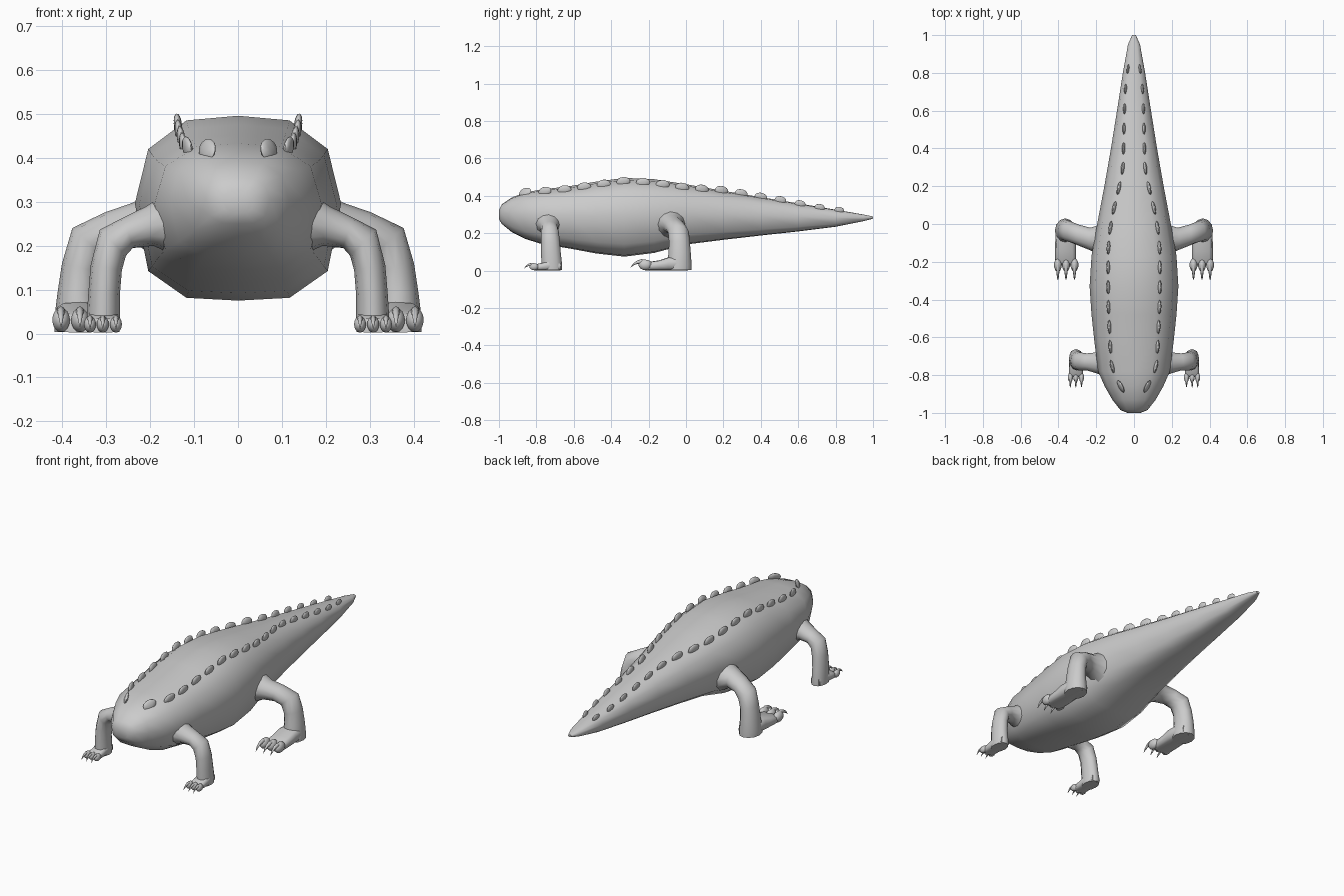
import bpy, bmesh
from math import sin, cos, pi, radians, copysign
from mathutils import Vector, Matrix
from mathutils.bvhtree import BVHTree

if "Cube" in bpy.data.objects:
    bpy.data.objects.remove(bpy.data.objects["Cube"])


def finish(bm, name, mirror=True, angle=40):
    bmesh.ops.recalc_face_normals(bm, faces=bm.faces)
    me = bpy.data.meshes.new(name)
    bm.to_mesh(me)
    bm.free()
    ob = bpy.data.objects.new(name, me)
    bpy.context.collection.objects.link(ob)
    if mirror:
        ob.modifiers.new("Mirror", 'MIRROR').use_mirror_merge = False
    bpy.ops.object.select_all(action='DESELECT')
    bpy.context.view_layer.objects.active = ob
    ob.select_set(True)
    bpy.ops.object.shade_smooth_by_angle(angle=radians(angle))
    return ob


def loft(bm, rings):
    rows = [[bm.verts.new(p) for p in r] for r in rings]
    n = len(rows[0])
    for a, b in zip(rows, rows[1:]):
        for i in range(n):
            j = (i + 1) % n
            bm.faces.new((a[i], a[j], b[j], b[i]))
    bm.faces.new(rows[0])
    bm.faces.new(rows[-1])


def section(y, cx, w, z0, z1, outline):
    zc, h = (z0 + z1) / 2, (z1 - z0) / 2
    return [Vector((cx + u * w, y, zc + v * h)) for u, v in outline]


def blob(bm, loc, size, rot=Matrix()):
    m = Matrix.Translation(loc) @ rot @ Matrix.Diagonal((*size, 1))
    bmesh.ops.create_uvsphere(bm, u_segments=10, v_segments=8, radius=1, matrix=m)


# Body: twelve-sided sections from snout to tail tip
half = [(0, 1), (.5, .95), (.87, .64), (1, .05), (.87, -.68), (.5, -.97), (0, -1)]
outline = half + [(-u, v) for u, v in half[-2:0:-1]]
body_rows = [  # y, half width, bottom, top
    (-1, .035, .275, .325), (-.985, .072, .25, .355), (-.93, .115, .205, .392),
    (-.86, .155, .17, .418), (-.78, .19, .145, .433), (-.62, .21, .118, .452),
    (-.48, .225, .092, .476), (-.33, .235, .075, .496), (-.17, .225, .095, .489),
    (0, .195, .14, .462), (.2, .157, .165, .427), (.4, .122, .188, .393),
    (.6, .09, .21, .36), (.8, .059, .235, .326), (.95, .032, .265, .3),
    (1, .01, .278, .29)]
bm = bmesh.new()
loft(bm, [section(y, 0, w, a, b, outline) for y, w, a, b in body_rows])
bm.normal_update()
tree = BVHTree.FromBMesh(bm)
finish(bm, "body", mirror=False, angle=60)

# Back plates: a row on each side that narrows toward the tail
row = [.07, .115, .125, .13, .135, .137, .137, .135, .125, .105, .08,
       .06, .055, .053, .05, .045, .032]
bm = bmesh.new()
for i, x in enumerate(row):
    y = -.86 + i * .105
    hit = tree.ray_cast(Vector((x, y, 1)), Vector((0, 0, -1)))[0]
    a, b = max(i - 1, 0), min(i + 1, len(row) - 1)
    yaw = -(row[b] - row[a]) / ((b - a) * .105)
    pitch = .3 if i < 2 else (.12 if i < 6 else (0 if i < 8 else -.18))
    s = 1 if i < 11 else 1 - .05 * (i - 10)
    rot = (Matrix.Rotation(yaw, 4, 'Z') @ Matrix.Rotation(pitch, 4, 'X')
           @ Matrix.Rotation(.35 * (-1 if i == 0 else .3), 4, 'Y'))
    blob(bm, hit + Vector((0, 0, .006)), (.0095 * s, .037 * s, .025 * s), rot)
finish(bm, "back_plates", angle=60)


# Legs: bent tube of elliptical rings (centre, tilt, y radius, other radius)
def leg(name, rings):
    bm = bmesh.new()
    pts = []
    for x, y, z, tilt, ry, rt in rings:
        t = Vector((sin(radians(tilt)), 0, cos(radians(tilt))))
        pts.append([Vector((x, y, z)) + Vector((0, ry * cos(k * pi / 6), 0))
                    + t * rt * sin(k * pi / 6) for k in range(12)])
    loft(bm, pts)
    finish(bm, name, angle=60)


leg("front_leg", [
    (.15, -.735, .255, 0, .075, .075), (.2, -.735, .245, 10, .055, .046),
    (.25, -.73, .23, 18, .045, .036), (.285, -.728, .207, 45, .048, .042),
    (.3, -.724, .15, 80, .05, .036), (.305, -.722, .09, 86, .053, .036),
    (.307, -.717, .03, 90, .055, .038), (.307, -.717, .003, 90, .055, .037)])
leg("hind_leg", [
    (.17, -.085, .25, 0, .085, .085), (.23, -.08, .247, 10, .06, .052),
    (.29, -.06, .235, 18, .056, .043), (.34, -.04, .207, 48, .056, .05),
    (.358, -.035, .15, 78, .056, .044), (.364, -.034, .09, 84, .06, .047),
    (.364, -.036, .03, 90, .066, .055), (.364, -.036, .003, 90, .066, .054)])

# Feet: flat-bottomed rounded blocks
sole = [(copysign(abs(cos(k * pi / 6)) ** .6, cos(k * pi / 6)),
         max(-1, copysign(abs(sin(k * pi / 6)) ** .6, sin(k * pi / 6))))
        for k in range(12)]


def foot(name, cx, w, heel, front, top):
    d = front - heel
    bm = bmesh.new()
    loft(bm, [section(heel + d * f, cx, w * s, .002, top * h, sole)
              for f, s, h in [(.08, .7, 1), (.3, .95, 1.3), (.5, 1, 1.3),
                              (.7, 1, 1), (.93, 1, .85), (1, .9, .6)]])
    finish(bm, name, angle=60)


foot("front_foot", .307, .037, -.66, -.81, .042)
foot("hind_foot", .362, .055, .03, -.22, .055)


# Toes with a hooked claw on each
def toes(name, xs, y, s):
    bt, bc = bmesh.new(), bmesh.new()
    for x in xs:
        blob(bt, (x, y, .031 * s), (.021 * s, .037 * s, .028 * s))
        path = [(.018, .042, .012), (-.02, .05, .012), (-.045, .045, .009),
                (-.065, .033, .006), (-.08, .016, .001)]
        loft(bc, [[Vector((x + r * s * .8 * cos(k * pi / 4), y + dy * s,
                           z * s + r * s * sin(k * pi / 4))) for k in range(8)]
                  for dy, z, r in path])
    finish(bt, name + "_toes", angle=60)
    finish(bc, name + "_claws", angle=60)


toes("front", (.278, .308, .337), -.812, .68)
toes("hind", (.315, .36, .403), -.217, 1)
